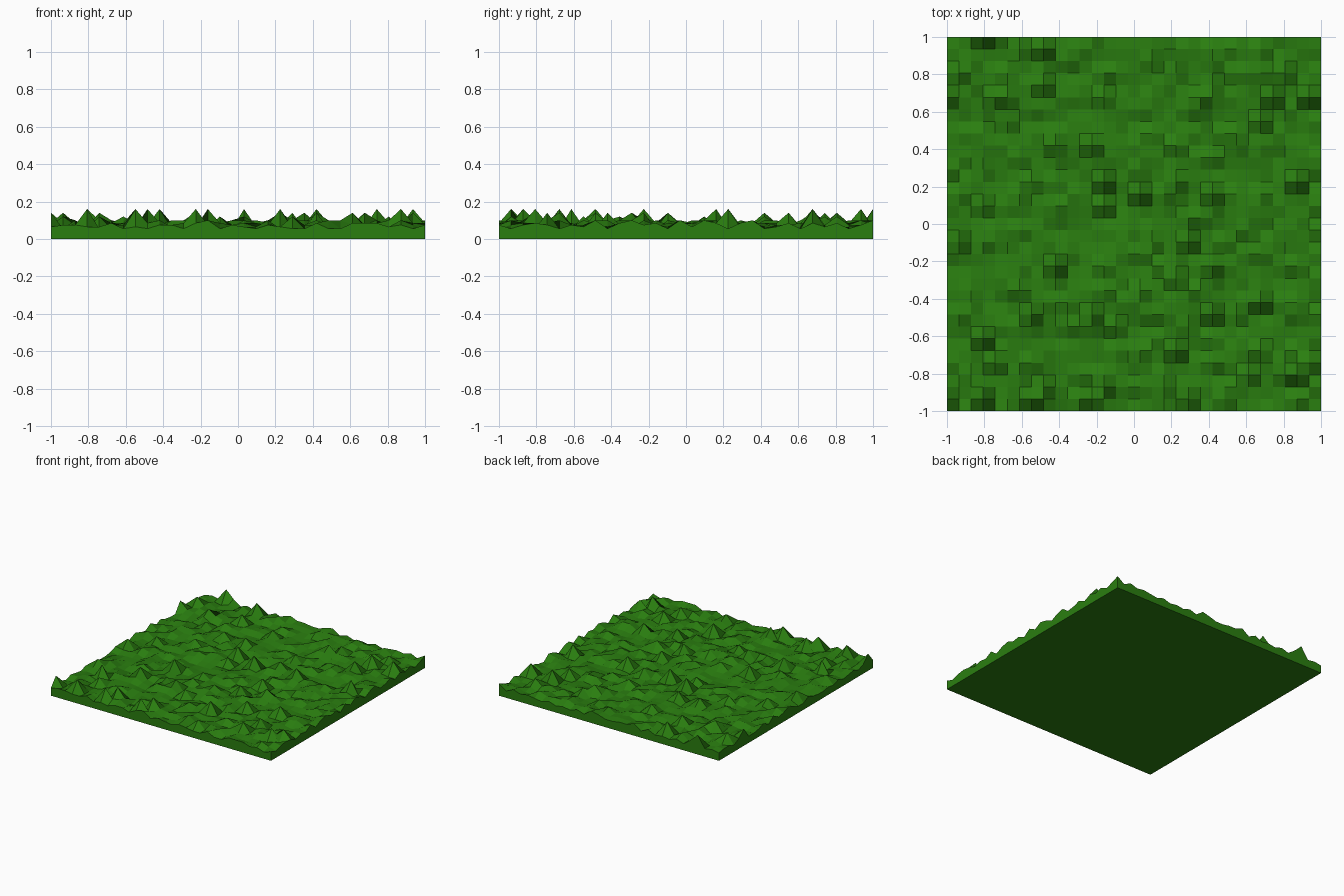
import bpy, bmesh, random

if "Cube" in bpy.data.objects:
    bpy.data.objects.remove(bpy.data.objects["Cube"])

random.seed(7)
N = 31                      # cells per side
STEP = 2 / N
FLOOR = 0.055               # lowest ground level

# Grid positions of the tall tufts
TUFTS = [(3, 17), (13, 19), (19, 19), (22, 18), (16, 18), (13, 17), (20, 14), (1, 14),
         (6, 10), (13, 10), (16, 10), (19, 11), (13, 12), (9, 12), (22, 12), (7, 8),
         (22, 8), (26, 9), (1, 8), (12, 8), (14, 7), (3, 6), (4, 4), (19, 5), (25, 3),
         (26, 5), (13, 2), (8, 2), (12, 1), (7, 1), (20, 1), (0, 1), (3, 1), (29, 3),
         (30, 4), (3, 31), (1, 28), (4, 26), (0, 26), (8, 27), (8, 30), (13, 26),
         (12, 22), (9, 22), (19, 22), (21, 26), (22, 27), (28, 28), (27, 26), (30, 26),
         (7, 19), (26, 24), (29, 19)]


def ground_height():
    return random.choices([FLOOR, 0.065, 0.075, 0.085, 0.1], [3, 3, 3, 2, 1])[0]


height = {(i, j): ground_height() for i in range(N + 1) for j in range(N + 1)}
for t in TUFTS:
    height[t] = random.choice([0.12, 0.14, 0.16])

# Bumpy grass surface
bm = bmesh.new()
v = {k: bm.verts.new((-1 + k[0] * STEP, -1 + k[1] * STEP, z)) for k, z in height.items()}
for i in range(N):
    for j in range(N):
        bm.faces.new((v[i, j], v[i + 1, j], v[i + 1, j + 1], v[i, j + 1]))

# Straight side walls and flat underside
rim = ([(i, 0) for i in range(N)] + [(N, j) for j in range(N)] +
       [(i, N) for i in range(N, 0, -1)] + [(0, j) for j in range(N, 0, -1)])
foot = [bm.verts.new((v[k].co.x, v[k].co.y, 0)) for k in rim]
for a in range(len(rim)):
    b = (a + 1) % len(rim)
    bm.faces.new((v[rim[a]], foot[a], foot[b], v[rim[b]]))
bm.faces.new(foot[::-1])
bmesh.ops.recalc_face_normals(bm, faces=bm.faces)

mesh = bpy.data.meshes.new("grass_tile")
bm.to_mesh(mesh)
bm.free()
tile = bpy.data.objects.new("grass_tile", mesh)
bpy.context.collection.objects.link(tile)

green = bpy.data.materials.new("grass_green")
green.diffuse_color = (0.023, 0.21, 0.005, 1)
green.use_nodes = True
green.node_tree.nodes["Principled BSDF"].inputs["Base Color"].default_value = green.diffuse_color
mesh.materials.append(green)
